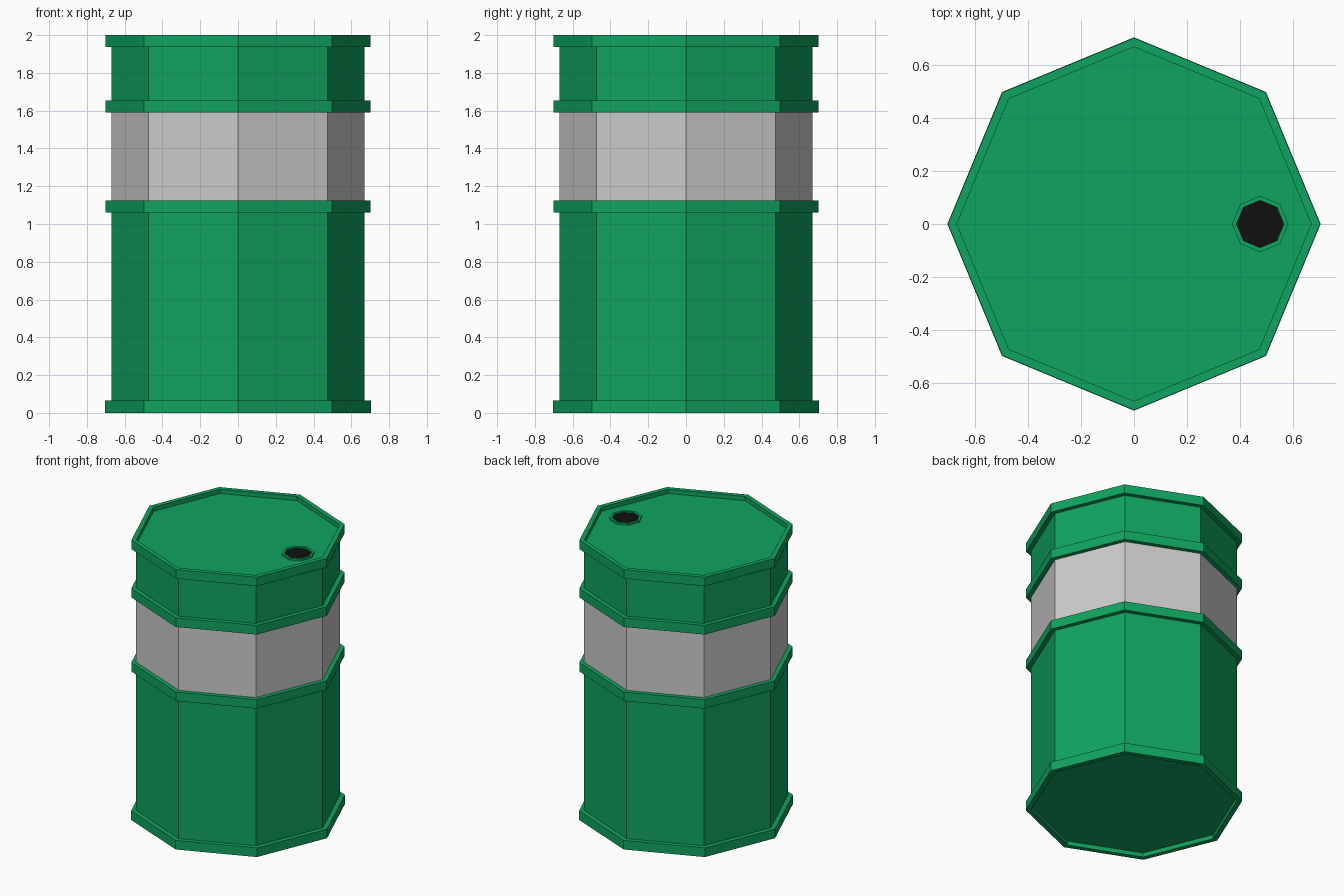
import bpy, bmesh, math

if "Cube" in bpy.data.objects:
    bpy.data.objects.remove(bpy.data.objects["Cube"])

SIDES = 8
BODY, RIM, LIP = 0.67, 0.704, 0.668
HOOP = 0.702


def material(name, rgb):
    m = bpy.data.materials.new(name)
    m.diffuse_color = (*rgb, 1)
    m.use_nodes = True
    m.node_tree.nodes["Principled BSDF"].inputs["Base Color"].default_value = m.diffuse_color
    return m


def lathe(name, profile, mat=None, at=(0, 0, 0)):
    """Revolve (radius, z) points into a faceted octagonal part; radius 0 caps an end."""
    bm = bmesh.new()
    rings = []
    for r, z in profile:
        if r == 0:
            rings.append(None)
            continue
        rings.append([bm.verts.new((r * math.cos(2 * math.pi * i / SIDES),
                                    r * math.sin(2 * math.pi * i / SIDES), z))
                      for i in range(SIDES)])
    for a, b in zip(rings, rings[1:]):
        if a is None:
            bm.faces.new(list(reversed(b)))
        elif b is None:
            bm.faces.new(a)
        else:
            for i in range(SIDES):
                j = (i + 1) % SIDES
                bm.faces.new((a[i], a[j], b[j], b[i]))
    mesh = bpy.data.meshes.new(name)
    bm.to_mesh(mesh)
    bm.free()
    if mat:
        mesh.materials.append(mat)
    ob = bpy.data.objects.new(name, mesh)
    ob.location = at
    bpy.context.collection.objects.link(ob)
    return ob


green = material("green_paint", (0.005, 0.37, 0.115))
black = material("black_opening", (0.005, 0.005, 0.005))

# Lower shell: recessed base, bottom rim, wall and middle hoop
lathe("lower_shell", [(0, 0.03), (LIP, 0.03), (LIP, 0), (RIM, 0), (RIM, 0.065),
                      (BODY, 0.065), (BODY, 1.061), (HOOP, 1.061),
                      (HOOP, 1.125), (BODY, 1.125)], green)

# Grey painted band between the hoops
lathe("grey_band", [(BODY, 1.125), (BODY, 1.59)])

# Upper shell: upper hoop, wall, top rim and recessed lid
LID = 1.97
lathe("upper_shell", [(BODY, 1.59), (HOOP, 1.59), (HOOP, 1.655),
                      (BODY, 1.655), (BODY, 1.936), (HOOP, 1.936),
                      (HOOP, 2.0), (LIP, 2.0), (LIP, LID), (0, LID)], green)

# Filler opening: raised collar with a dark hole
HOLE = (0.476, 0, LID)
lathe("filler_collar", [(0.106, 0), (0.106, 0.012), (0.089, 0.012), (0.089, 0.003)], green, HOLE)
lathe("filler_hole", [(0.089, 0.003), (0, 0.003)], black, HOLE)
